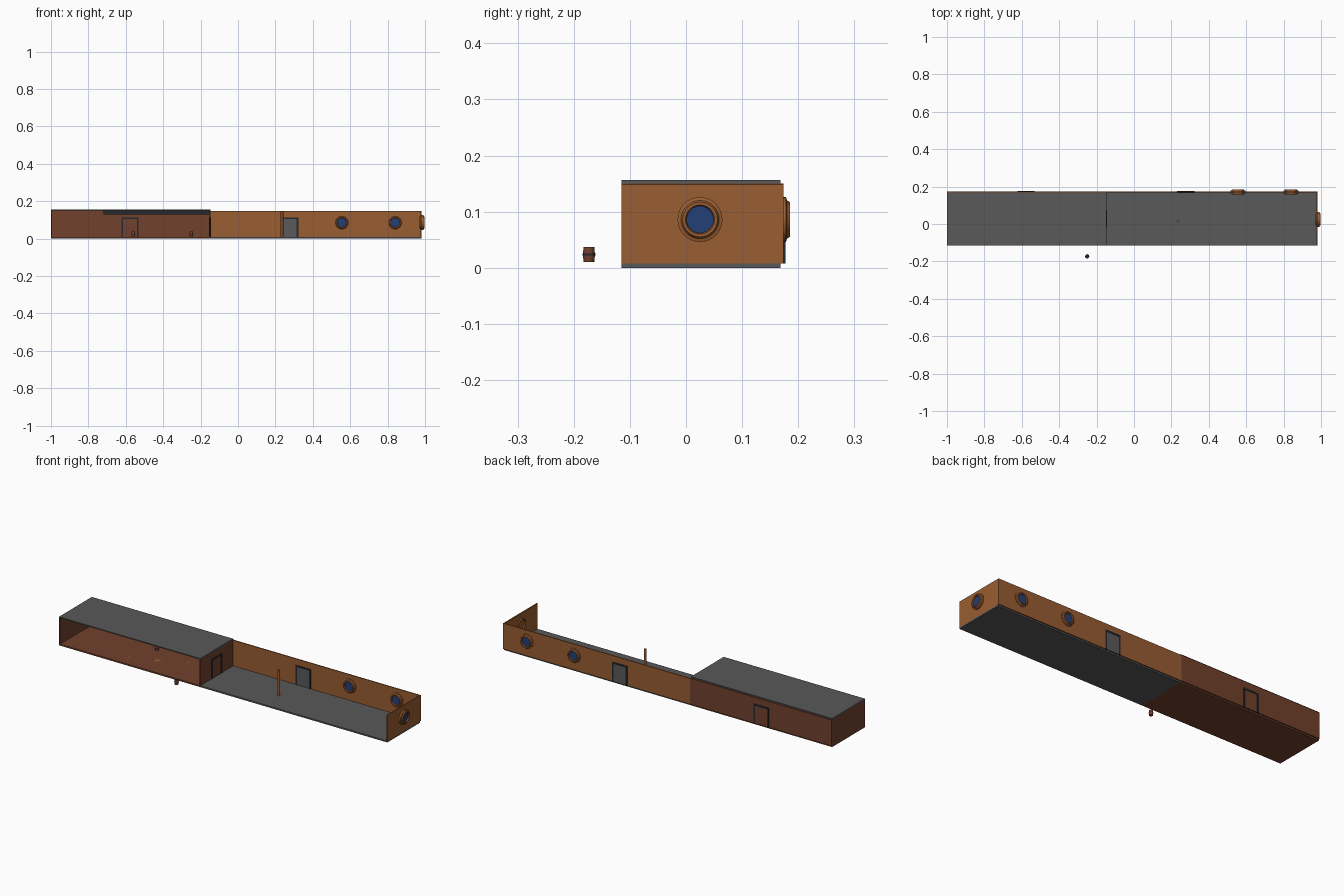
import bpy, bmesh, math
from mathutils import Matrix, Vector

cube = bpy.data.objects.get("Cube")
if cube:
    bpy.data.objects.remove(cube, do_unlink=True)


def make_material(name, rgb):
    m = bpy.data.materials.new(name)
    m.use_nodes = True
    m.diffuse_color = (*rgb, 1)
    m.node_tree.nodes["Principled BSDF"].inputs["Base Color"].default_value = (*rgb, 1)
    return m


ORANGE = make_material("orange_wood", (0.32, 0.11, 0.032))
BROWN = make_material("red_brown", (0.165, 0.053, 0.026))
GREY = make_material("mid_grey", (0.10, 0.10, 0.10))
DARK = make_material("dark_slate", (0.018, 0.021, 0.028))
BLUE = make_material("blue_glass", (0.018, 0.05, 0.18))


def finish(name, bm, *mats, smooth=False):
    bmesh.ops.recalc_face_normals(bm, faces=bm.faces)
    me = bpy.data.meshes.new(name)
    bm.to_mesh(me)
    bm.free()
    for m in mats:
        me.materials.append(m)
    ob = bpy.data.objects.new(name, me)
    bpy.context.collection.objects.link(ob)
    if smooth:
        bpy.ops.object.select_all(action="DESELECT")
        ob.select_set(True)
        bpy.context.view_layer.objects.active = ob
        bpy.ops.object.shade_smooth_by_angle(angle=math.radians(35))
    return ob


def add_box(bm, lo, hi):
    lo, hi = Vector(lo), Vector(hi)
    size = Matrix.Diagonal((*(hi - lo), 1))
    bmesh.ops.create_cube(bm, size=1, matrix=Matrix.Translation((lo + hi) / 2) @ size)


def box(name, lo, hi, mat):
    bm = bmesh.new()
    add_box(bm, lo, hi)
    return finish(name, bm, mat)


def cylinder(name, centre, r, depth, mat, turn=None, sides=24):
    bm = bmesh.new()
    m = Matrix.Translation(centre) @ (turn or Matrix())
    bmesh.ops.create_cone(bm, cap_ends=True, segments=sides, radius1=r, radius2=r,
                          depth=depth, matrix=m)
    return finish(name, bm, mat, smooth=True)


def lathe(bm, profile, sides, matrix):
    """Revolve a closed (radius, height) loop around z."""
    rings = []
    for i in range(sides):
        a = math.tau * i / sides
        rings.append([bm.verts.new(matrix @ Vector((r * math.cos(a), r * math.sin(a), h)))
                      for r, h in profile])
    n = len(profile)
    for i in range(sides):
        a, b = rings[i], rings[(i + 1) % sides]
        for j in range(n):
            k = (j + 1) % n
            bm.faces.new((a[j], b[j], b[k], a[k]))


FRONT, BACK, SPLIT, END = -0.115, 0.174, -0.147, 0.982
T, FLOOR, TOP = 0.006, 0.008, 0.15
ALONG_Y = Matrix.Rotation(math.pi / 2, 4, "X")
ALONG_X = Matrix.Rotation(math.pi / 2, 4, "Y")

# Closed room: floor, walls and roof, open at the front
box("room_floor", (-1, FRONT, 0), (SPLIT, BACK - T, FLOOR), BROWN)
box("room_back_wall", (-1, BACK - T, FLOOR), (SPLIT, BACK, TOP), BROWN)
box("room_side_wall", (-1, FRONT, FLOOR), (-1 + T, BACK - T, TOP), BROWN)
box("dividing_wall", (SPLIT - T, FRONT, FLOOR), (SPLIT, BACK - T, TOP), BROWN)
box("room_roof", (-1, FRONT, TOP), (SPLIT, BACK - T, TOP + T), GREY)

# Open deck: floor, back wall, end wall and post
box("deck_floor", (SPLIT, FRONT, 0), (END, BACK - T, FLOOR), GREY)
box("deck_back_wall", (SPLIT, BACK - T, FLOOR), (END, BACK, TOP - 0.002), ORANGE)
box("deck_end_wall", (END - T, FRONT, FLOOR), (END, BACK - T, TOP - 0.002), ORANGE)
cylinder("deck_post", (0.235, 0.015, 0.077), 0.007, 0.14, ORANGE)


# Doors: a frame on both wall faces, with a flush panel
def door(name, centre, turn, panel):
    place = Matrix.Translation(centre) @ turn
    w, h, f, d = 0.046, 0.106, 0.009, 0.006
    bm = bmesh.new()
    add_box(bm, (-w, -d, 0), (f - w, d, h))
    add_box(bm, (w - f, -d, 0), (w, d, h))
    add_box(bm, (f - w, -d, h - f), (w - f, d, h))
    bm.transform(place)
    finish(name + "_frame", bm, DARK)
    bm = bmesh.new()
    add_box(bm, (f - w, -0.004, 0), (w - f, 0.004, h - f))
    bm.transform(place)
    finish(name + "_panel", bm, panel)


QUARTER = Matrix.Rotation(math.pi / 2, 4, "Z")
MID = BACK - T / 2
door("room_door", (-0.577, MID, FLOOR), Matrix(), BROWN)
door("deck_door", (0.277, MID, FLOOR), Matrix(), GREY)
door("dividing_door", (SPLIT - T / 2, 0.027, FLOOR), QUARTER, BROWN)


# Portholes: stepped ring with a glass disc, showing on both wall faces
def porthole(name, centre, turn):
    half = [(0.024, 0.009), (0.026, 0.014), (0.031, 0.014), (0.034, 0.009), (0.040, 0.007)]
    profile = half + [(r, -h) for r, h in reversed(half)]
    bm = bmesh.new()
    lathe(bm, profile, 32, Matrix.Translation(centre) @ turn)
    finish(name + "_ring", bm, ORANGE, smooth=True)
    cylinder(name + "_glass", centre, 0.0245, 0.016, BLUE, turn, 32)


porthole("back_porthole_inner", (0.555, MID, 0.086), ALONG_Y)
porthole("back_porthole_outer", (0.84, MID, 0.086), ALONG_Y)
porthole("end_porthole", (END - T / 2 + 0.005, 0.025, 0.086), ALONG_X)

# Ceiling duct inside the room, with a joint collar
box("ceiling_duct", (-0.72, 0.07, 0.13), (SPLIT - T, 0.11, TOP), DARK)
box("duct_collar", (-0.515, 0.066, 0.128), (-0.505, 0.114, TOP), DARK)


# Small barrels with staves, lid and hoop
def barrel(name, x, y):
    bm = bmesh.new()
    place = Matrix.Translation((x, y, 0.0235))
    lathe(bm, [(0.0001, -0.0135), (0.0095, -0.0135), (0.0108, 0), (0.0095, 0.0135),
               (0.0001, 0.0135)], 12, place)
    bm.normal_update()
    for face in bm.faces:
        face.material_index = int(face.calc_center_median().z > 0.036)
    finish(name, bm, BROWN, DARK)
    cylinder(name + "_hoop", (x, y, 0.0235), 0.0113, 0.003, DARK, sides=12)


barrel("outside_barrel", -0.25, -0.173)
barrel("inside_barrel", -0.56, 0.10)


# Flat splinter marks on the room floor
def splinters(name, x, y, size, points):
    bm = bmesh.new()
    ring = []
    for i in range(points * 2):
        a = math.pi * i / points
        r = size if i % 2 == 0 else size * 0.3
        ring.append(bm.verts.new((x + r * math.cos(a), y + r * math.sin(a), FLOOR + 0.001)))
    bm.faces.new(ring)
    finish(name, bm, ORANGE)


splinters("large_floor_mark", -0.49, 0.004, 0.028, 7)
splinters("left_floor_mark", -0.35, 0.072, 0.013, 5)
splinters("right_floor_mark", -0.624, -0.046, 0.013, 5)
